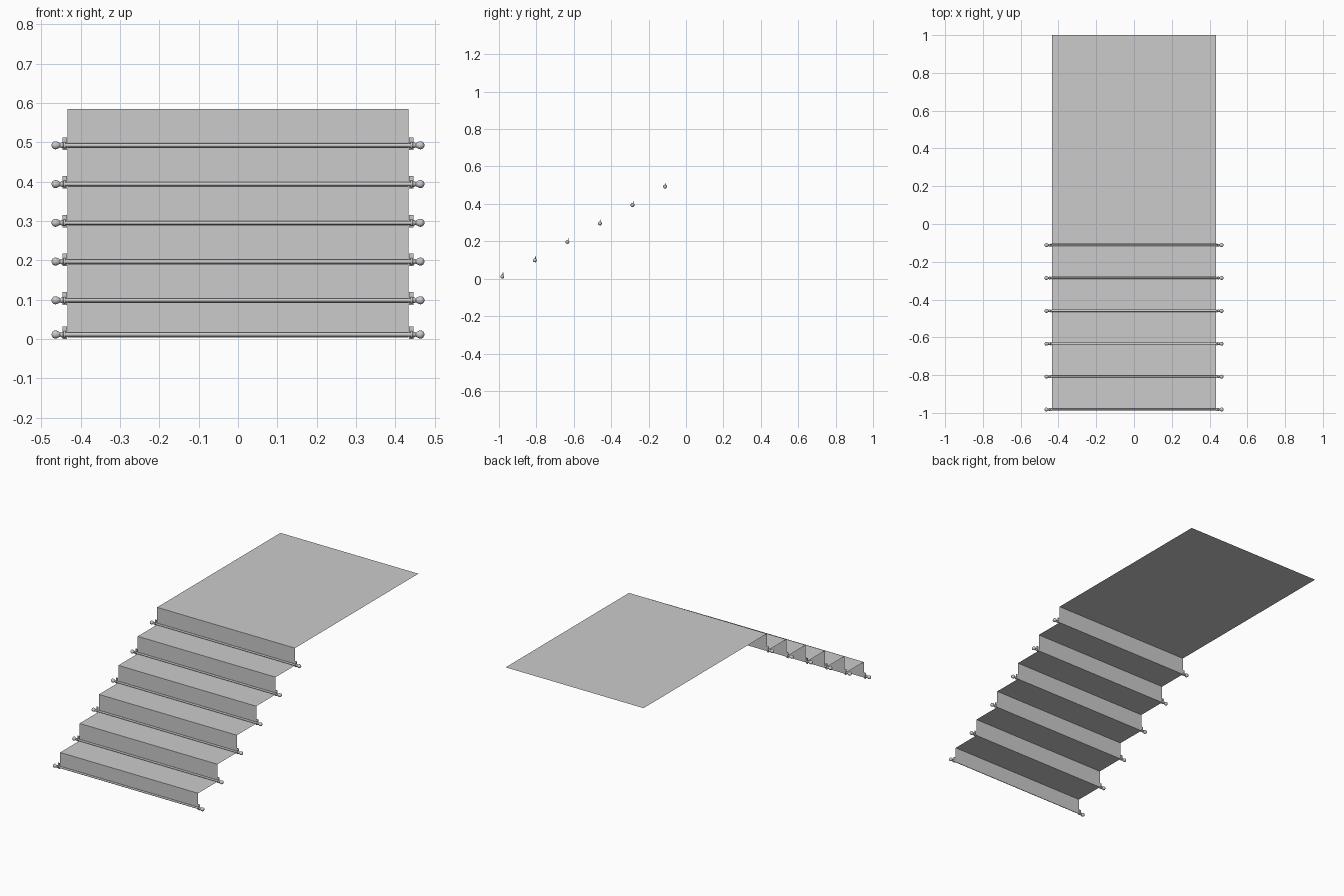
import bpy, bmesh, math
from mathutils import Matrix

cube = bpy.data.objects.get("Cube")
if cube:
    bpy.data.objects.remove(cube, do_unlink=True)

STEPS = 6
RUN, RISE = 0.174, 0.0985
FRONT, TOP = -0.977, 0.585
HALF = 0.4335


def material(name, value):
    m = bpy.data.materials.new(name)
    m.use_nodes = True
    colour = (value, value, value, 1)
    m.diffuse_color = colour
    m.node_tree.nodes["Principled BSDF"].inputs["Base Color"].default_value = colour
    return m


GREY = material("light grey", 0.6)


def add_object(name, bm):
    mesh = bpy.data.meshes.new(name)
    bm.to_mesh(mesh)
    bm.free()
    mesh.materials.append(GREY)
    ob = bpy.data.objects.new(name, mesh)
    bpy.context.collection.objects.link(ob)
    return ob


def smooth(ob):
    bpy.ops.object.select_all(action='DESELECT')
    ob.select_set(True)
    bpy.context.view_layer.objects.active = ob
    bpy.ops.object.shade_smooth_by_angle(angle=math.radians(40))


def lathe_x(bm, profile, y, z, sides=16):
    """Spin (x, radius) points around a line along x."""
    rings = []
    for x, r in profile:
        rings.append([bm.verts.new((x, y + r * math.cos(a), z + r * math.sin(a)))
                      for a in (2 * math.pi * i / sides for i in range(sides))])
    for a, b in zip(rings, rings[1:]):
        for i in range(sides):
            j = (i + 1) % sides
            bm.faces.new((a[i], a[j], b[j], b[i]))
    for ring in (rings[0], rings[-1]):
        bm.faces.new(ring)


# Runner: one folded sheet over the steps, ending in the long landing
path = [(FRONT, 0.004)]
for i in range(STEPS):
    tread = TOP - (STEPS - 1 - i) * RISE
    y = FRONT + i * RUN
    path += [(y, tread), (y + RUN if i < STEPS - 1 else 1.0, tread)]
bm = bmesh.new()
pairs = [[bm.verts.new((x, y, z)) for x in (-HALF, HALF)] for y, z in path]
for (a, b), (c, d) in zip(pairs, pairs[1:]):
    bm.faces.new((a, b, d, c))
add_object("carpet_runner", bm)

# Finial outline: collar, neck, then a rounded knob
finial = [(0.443, 0.005), (0.445, 0.007), (0.449, 0.007), (0.452, 0.005), (0.455, 0.007)]
finial += [(0.464 - 0.010 * math.cos(t), 0.0103 * math.sin(t))
           for t in (math.pi * k / 8 for k in range(3, 8))]
finial.append((0.474, 0.001))

# Rod, finials and brackets at the foot of every riser
for i in range(STEPS):
    y = FRONT + i * RUN - 0.005
    z = 0.0115 if i == 0 else TOP - (STEPS - i) * RISE + 0.006

    bm = bmesh.new()
    lathe_x(bm, [(-0.445, 0.005), (0.445, 0.005)], y, z)
    bmesh.ops.recalc_face_normals(bm, faces=bm.faces)
    smooth(add_object(f"stair_rod_{i + 1}", bm))

    for side, s in (("left", 1), ("right", -1)):
        bm = bmesh.new()
        lathe_x(bm, [(s * x, r) for x, r in finial], y, z)
        bmesh.ops.recalc_face_normals(bm, faces=bm.faces)
        smooth(add_object(f"{side}_finial_{i + 1}", bm))

        # Bracket: a flat wall plate with a loop round the rod
        bm = bmesh.new()
        place = Matrix.Translation((s * 0.4405, y + 0.0035, z + 0.0045))
        bmesh.ops.create_cube(bm, size=1, matrix=place @ Matrix.Diagonal((0.011, 0.003, 0.032, 1)))
        lathe_x(bm, [(s * 0.438, 0.0085), (s * 0.443, 0.0085)], y, z)
        bmesh.ops.recalc_face_normals(bm, faces=bm.faces)
        smooth(add_object(f"{side}_bracket_{i + 1}", bm))
